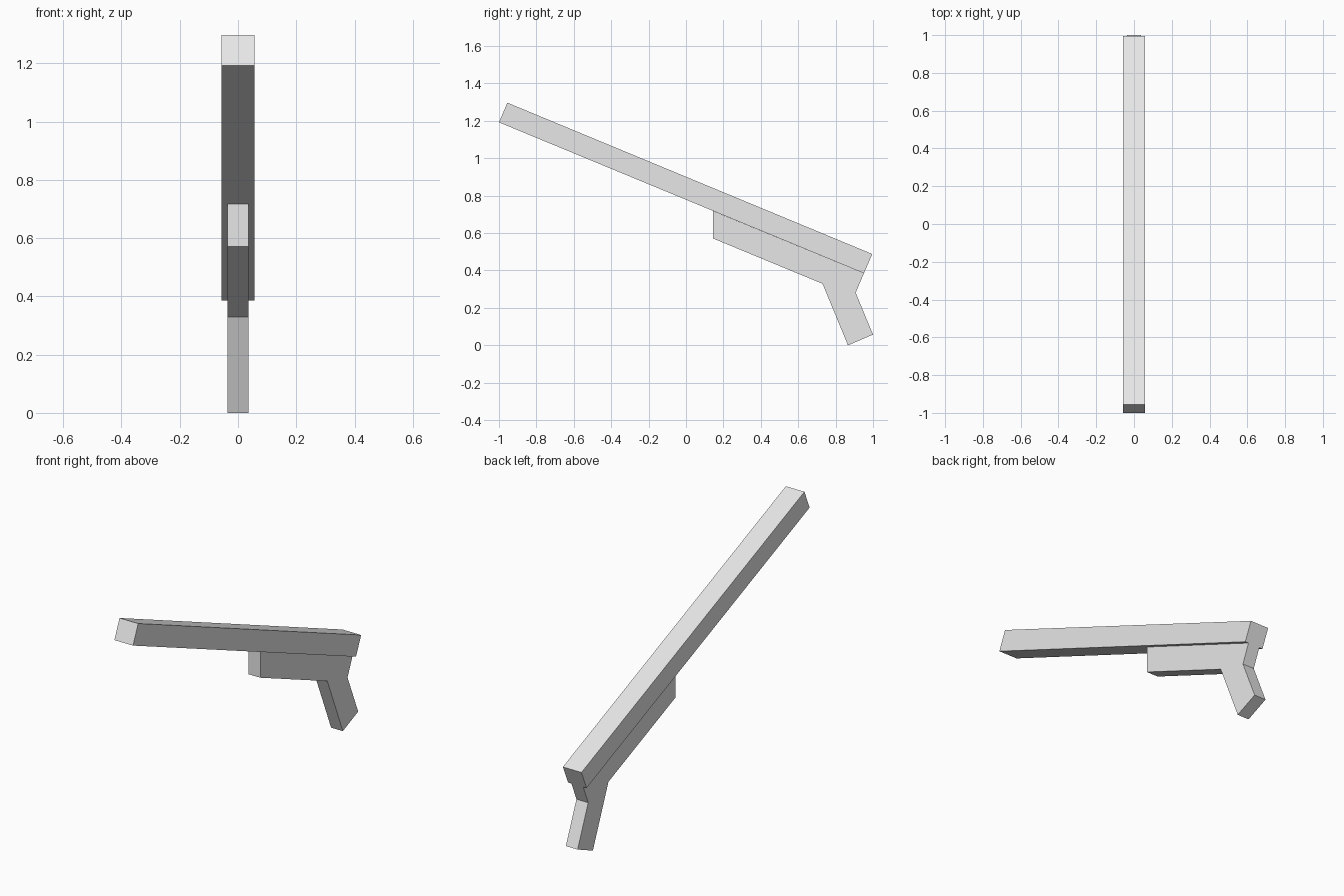
import bpy
import bmesh

cube = bpy.data.objects.get("Cube")
if cube:
    bpy.data.objects.remove(cube, do_unlink=True)

# Single pale grey finish
grey = bpy.data.materials.new("pale_grey")
grey.use_nodes = True
colour = (0.8, 0.8, 0.8, 1.0)
grey.diffuse_color = colour
grey.node_tree.nodes["Principled BSDF"].inputs["Base Color"].default_value = colour


def side_profile(name, points, half_width):
    """Extrude a (y, z) side outline symmetrically across x."""
    bm = bmesh.new()
    face = bm.faces.new([bm.verts.new((-half_width, y, z)) for y, z in points])
    extruded = bmesh.ops.extrude_face_region(bm, geom=[face])
    verts = [v for v in extruded["geom"] if isinstance(v, bmesh.types.BMVert)]
    bmesh.ops.translate(bm, verts=verts, vec=(2 * half_width, 0, 0))
    bmesh.ops.recalc_face_normals(bm, faces=bm.faces)
    mesh = bpy.data.meshes.new(name)
    bm.to_mesh(mesh)
    bm.free()
    mesh.materials.append(grey)
    obj = bpy.data.objects.new(name, mesh)
    bpy.context.collection.objects.link(obj)
    return obj


# Long sloping upper bar
side_profile("upper_bar", [(-1.0, 1.192), (-0.955, 1.297),
                           (0.996, 0.488), (0.951, 0.385)], 0.057)

# Narrower lower frame with the angled grip in one piece
side_profile("frame_and_grip", [(0.145, 0.718), (0.145, 0.571), (0.73, 0.329),
                                (0.866, 0.0), (1.0, 0.057), (0.907, 0.281),
                                (0.951, 0.385)], 0.036)
